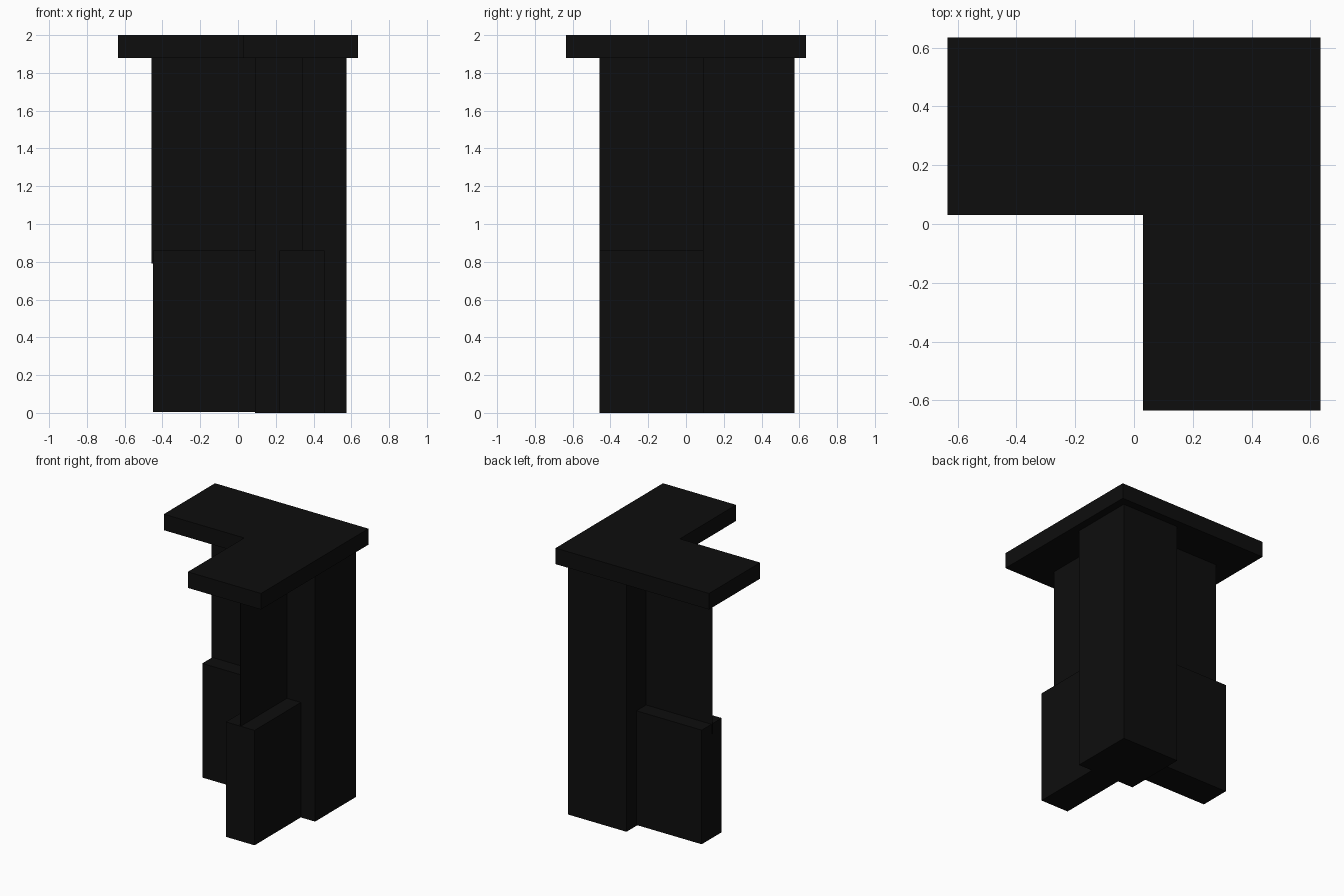
import bpy, bmesh

if "Cube" in bpy.data.objects:
    bpy.data.objects.remove(bpy.data.objects["Cube"])

black = bpy.data.materials.new("near_black")
black.diffuse_color = (0.0042, 0.0042, 0.0042, 1)
black.use_nodes = True
black.node_tree.nodes["Principled BSDF"].inputs["Base Color"].default_value = black.diffuse_color


def prism(name, outline, z0, z1):
    """Extrude a flat outline from z0 up to z1."""
    bm = bmesh.new()
    base = bm.faces.new([bm.verts.new((x, y, z0)) for x, y in outline])
    top = bmesh.ops.extrude_face_region(bm, geom=[base])["geom"]
    for v in top:
        if isinstance(v, bmesh.types.BMVert):
            v.co.z = z1
    bmesh.ops.recalc_face_normals(bm, faces=bm.faces)
    mesh = bpy.data.meshes.new(name)
    bm.to_mesh(mesh)
    bm.free()
    mesh.materials.append(black)
    obj = bpy.data.objects.new(name, mesh)
    bpy.context.collection.objects.link(obj)
    return obj


def box(name, x0, x1, y0, y1, z0, z1):
    return prism(name, [(x0, y0), (x1, y0), (x1, y1), (x0, y1)], z0, z1)


# L-shaped cap slab
E, I = 0.635, 0.03
prism("cap", [(-E, I), (I, I), (I, -E), (E, -E), (E, E), (-E, E)], 1.88, 2.0)

# square corner post
box("corner_post", 0.09, 0.575, 0.09, 0.575, 0.0, 1.88)

# thick lower panels, one along each arm
box("left_lower_panel", -0.45, 0.09, 0.22, 0.457, 0.006, 0.86)
box("front_lower_panel", 0.22, 0.457, -0.457, 0.09, 0.0, 0.86)

# thin upper sheets standing on the panels
box("left_upper_sheet", -0.457, 0.09, 0.338, 0.342, 0.79, 1.88)
box("front_upper_sheet", 0.338, 0.342, -0.457, 0.09, 0.79, 1.88)
